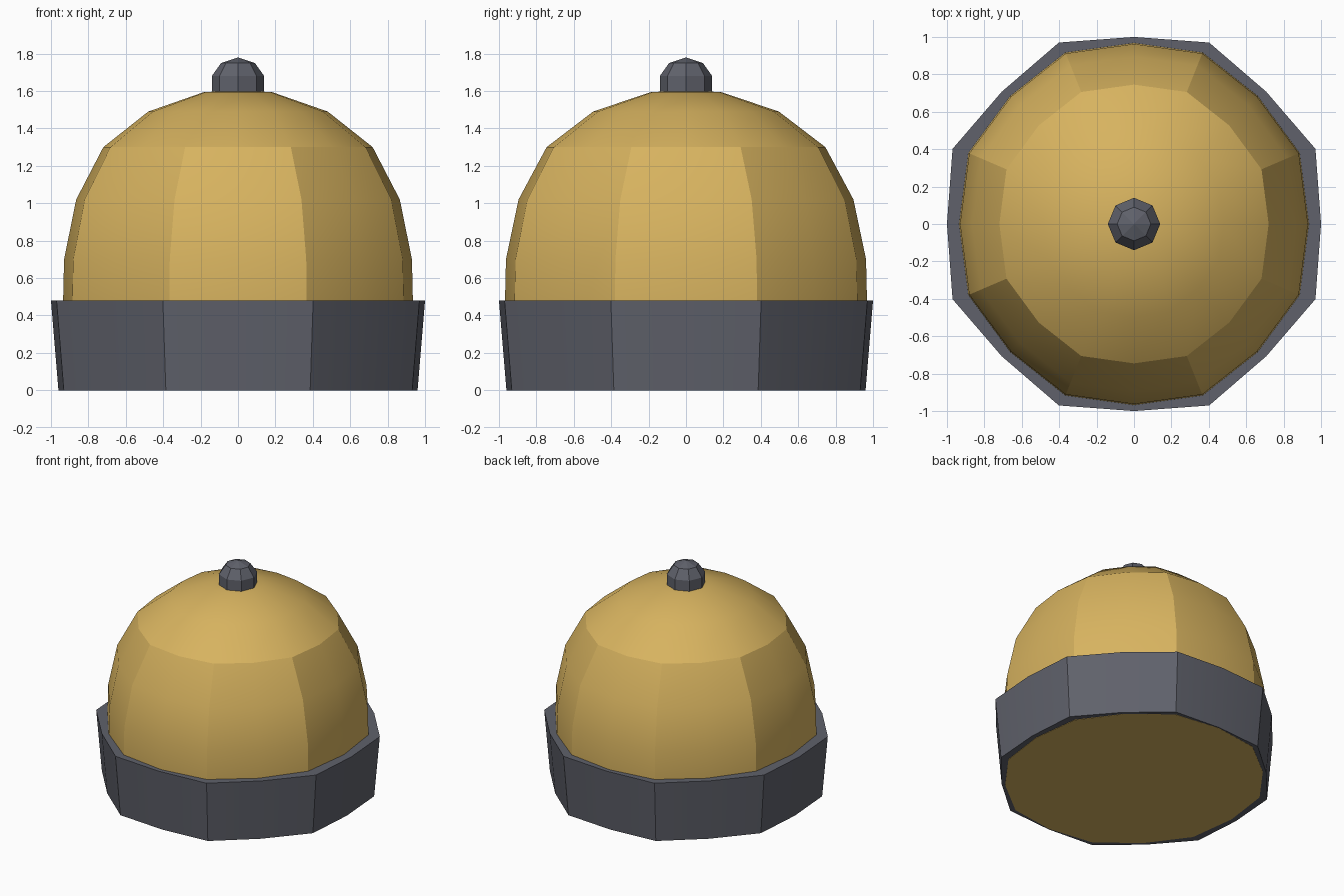
import bpy
import bmesh
import math

default_cube = bpy.data.objects.get("Cube")
if default_cube:
    bpy.data.objects.remove(default_cube, do_unlink=True)


def make_material(name, rgb):
    mat = bpy.data.materials.new(name)
    mat.use_nodes = True
    colour = (*rgb, 1.0)
    mat.diffuse_color = colour
    mat.node_tree.nodes["Principled BSDF"].inputs["Base Color"].default_value = colour
    return mat


def lathe(name, profile, mat, sides, bulge=1.0, stretch=1.0, loop=False, smooth=22):
    """Stack rings from (radius, height) pairs; every odd corner is pushed out by bulge."""
    bm = bmesh.new()
    rings = []
    for radius, z in profile:
        ring = []
        for i in range(sides):
            a = math.tau * i / sides
            r = radius * (bulge if i % 2 else 1.0)
            ring.append(bm.verts.new((r * math.cos(a), r * math.sin(a) * stretch, z)))
        rings.append(ring)
    pairs = list(zip(rings, rings[1:]))
    if loop:
        pairs.append((rings[-1], rings[0]))
    for low, high in pairs:
        for i in range(sides):
            j = (i + 1) % sides
            bm.faces.new((low[i], low[j], high[j], high[i]))
    if not loop:
        bm.faces.new(rings[0][::-1])
        bm.faces.new(rings[-1])
    # A ring of zero radius becomes a single apex
    bmesh.ops.remove_doubles(bm, verts=bm.verts, dist=0.0005)
    bmesh.ops.recalc_face_normals(bm, faces=bm.faces)
    mesh = bpy.data.meshes.new(name)
    bm.to_mesh(mesh)
    bm.free()
    mesh.materials.append(mat)
    obj = bpy.data.objects.new(name, mesh)
    bpy.context.collection.objects.link(obj)
    bpy.ops.object.select_all(action="DESELECT")
    obj.select_set(True)
    bpy.context.view_layer.objects.active = obj
    bpy.ops.object.shade_smooth_by_angle(angle=math.radians(smooth))
    return obj


gold = make_material("gold", (0.68, 0.45, 0.115))
grey = make_material("slate grey", (0.115, 0.12, 0.147))

# Domed crown with a closed underside
lathe("crown", [(0.92, 0), (0.935, 0.48), (0.93, 0.70), (0.865, 1.02), (0.72, 1.30),
                (0.48, 1.49), (0.18, 1.595), (0, 1.60)],
      gold, 16, bulge=1.025, stretch=1.035)

# Flared band around the base
lathe("band", [(0.96, 0), (1.0, 0.48), (0.88, 0.48), (0.88, 0.004)],
      grey, 16, bulge=1.05, loop=True)

# Faceted button on top
lathe("top_button", [(0.14, 1.585), (0.14, 1.68), (0.09, 1.75), (0, 1.78)],
      grey, 8, smooth=10)
